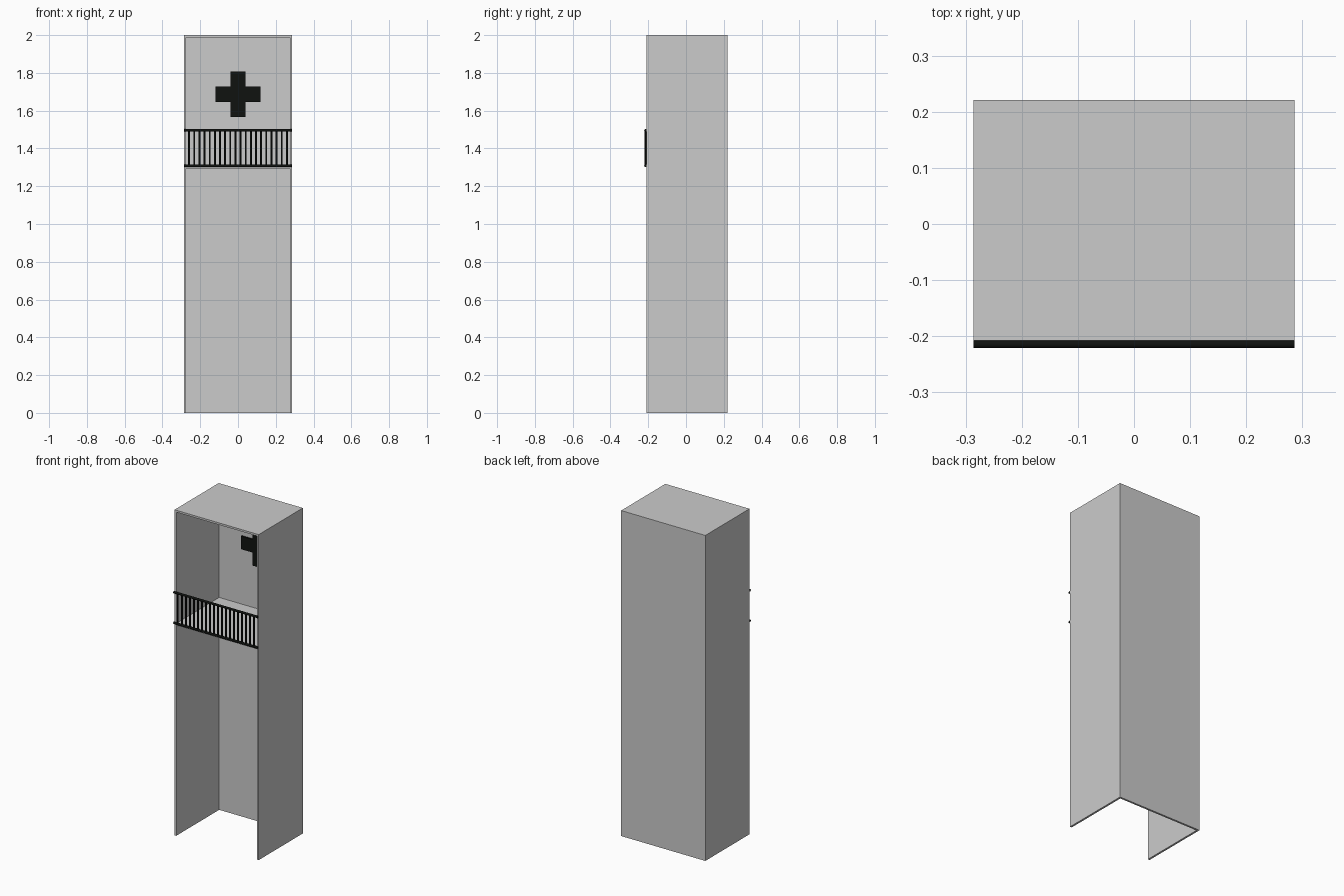
import bpy, bmesh
from math import pi

if "Cube" in bpy.data.objects:
    bpy.data.objects.remove(bpy.data.objects["Cube"])

W, H = 0.286, 2.0            # half width, height
Y0, Y1 = -0.208, 0.221       # case front and back
T = 0.012                    # panel thickness
RAIL_Y, RAIL_R, BAR_R = -0.2143, 0.007, 0.005
Z_LOW, Z_HIGH = 1.308, 1.496

black = bpy.data.materials.new("black")
black.diffuse_color = (0.005, 0.006, 0.005, 1)
black.use_nodes = True
black.node_tree.nodes["Principled BSDF"].inputs["Base Color"].default_value = black.diffuse_color


def add_mesh(name, bm, mat=None):
    me = bpy.data.meshes.new(name)
    bm.to_mesh(me)
    bm.free()
    ob = bpy.data.objects.new(name, me)
    bpy.context.collection.objects.link(ob)
    if mat:
        me.materials.append(mat)
    return ob


def box(lo, hi):
    bm = bmesh.new()
    bmesh.ops.create_cube(bm, size=1)
    for v in bm.verts:
        v.co = [hi[i] if v.co[i] > 0 else lo[i] for i in range(3)]
    bm.normal_update()
    return bm


def rod(name, loc, length, radius, rot=(0, 0, 0)):
    bpy.ops.mesh.primitive_cylinder_add(vertices=16, radius=radius, depth=length,
                                        location=loc, rotation=rot)
    ob = bpy.context.object
    ob.name = name
    ob.data.materials.append(black)
    bpy.ops.object.shade_smooth_by_angle()


# Tall case, open at the front and bottom
bm = box((-W, Y0, 0), (W, Y1, H))
opening = [f for f in bm.faces if f.normal.y < -0.5 or f.normal.z < -0.5]
bmesh.ops.delete(bm, geom=opening, context='FACES')
case = add_mesh("case", bm)
shell = case.modifiers.new("thickness", 'SOLIDIFY')
shell.thickness = T
shell.offset = -1
shell.use_even_offset = True

# Shelf behind the railing
add_mesh("shelf", box((-W + T, Y0, 1.293), (W - T, Y1 - T, 1.305)))

# Plus-shaped plate on the inside of the back panel
a, b, zc = 0.04, 0.12, 1.687
quarter = [(a, a), (a, b), (-a, b)]
outline = []
for i in range(4):
    outline += quarter
    quarter = [(-z, x) for x, z in quarter]
bm = bmesh.new()
front = bm.faces.new([bm.verts.new((x, Y1 - T - 0.01, zc + z))
                      for x, z in dict.fromkeys(outline)])
ext = bmesh.ops.extrude_face_region(bm, geom=[front], use_keep_orig=True)
bmesh.ops.translate(bm, vec=(0, 0.01, 0),
                    verts=[e for e in ext["geom"] if isinstance(e, bmesh.types.BMVert)])
bmesh.ops.recalc_face_normals(bm, faces=bm.faces)
add_mesh("plus_plate", bm, black)

# Railing: two rails and evenly spaced bars
for name, z in (("lower_rail", Z_LOW), ("upper_rail", Z_HIGH)):
    rod(name, (0, RAIL_Y, z), 2 * W, RAIL_R, (0, pi / 2, 0))
BARS = 20
for i in range(1, BARS + 1):
    rod("railing_bar", (-W + 2 * W * i / (BARS + 1), RAIL_Y, (Z_LOW + Z_HIGH) / 2),
        Z_HIGH - Z_LOW, BAR_R)
